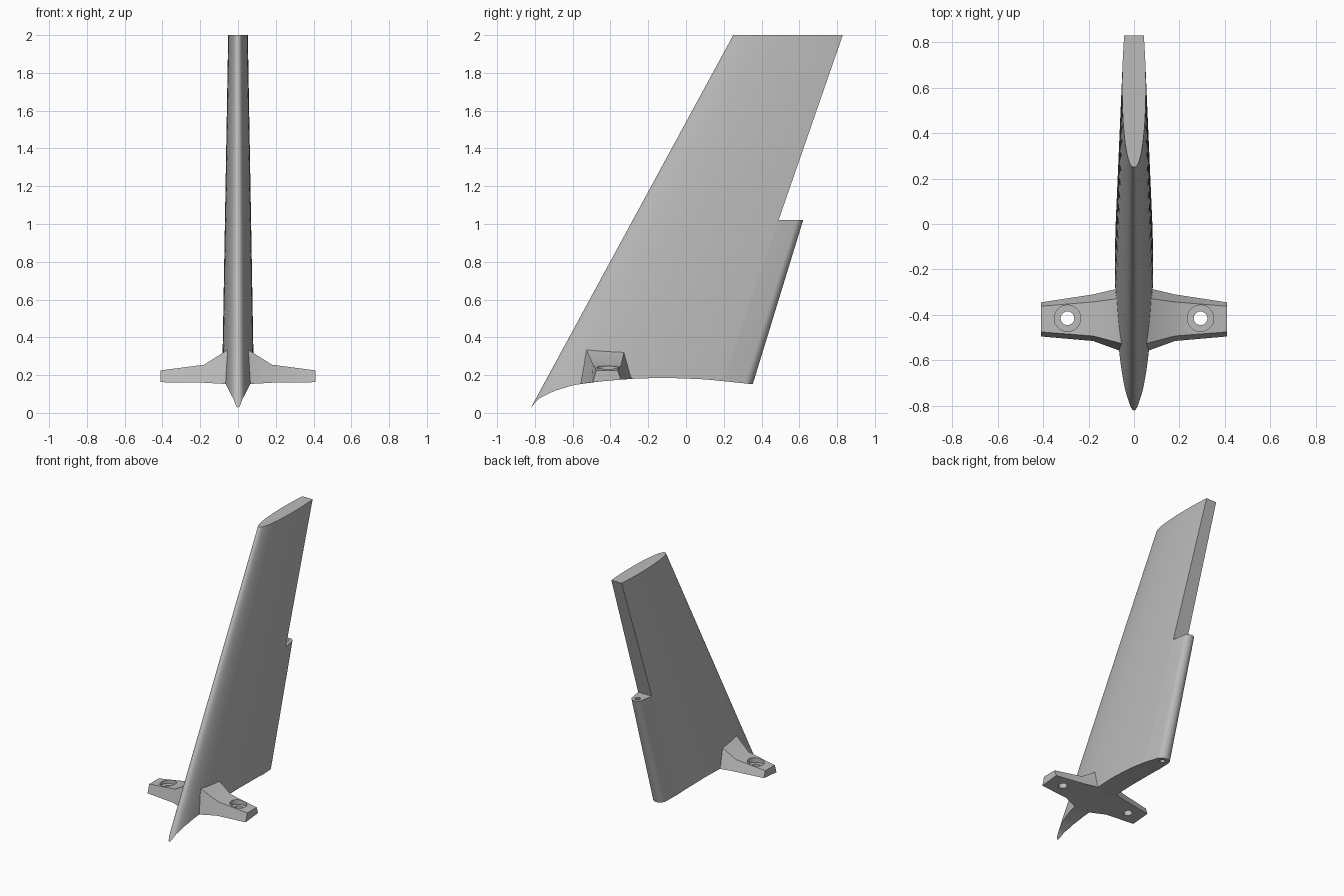
import bpy, bmesh, math
from mathutils import Vector

cube = bpy.data.objects.get("Cube")
if cube:
    bpy.data.objects.remove(cube, do_unlink=True)

grey = bpy.data.materials.new("light grey")
grey.use_nodes = True
grey.diffuse_color = (0.5, 0.5, 0.5, 1)
grey.node_tree.nodes["Principled BSDF"].inputs["Base Color"].default_value = (0.5, 0.5, 0.5, 1)

HINGE_TOP, TIP = 1.02, 2.0
BELLY = [(-0.83, 0.015), (-0.815, 0.035), (-0.78, 0.075), (-0.7, 0.115), (-0.6, 0.146),
         (-0.5, 0.162), (-0.3, 0.18), (-0.12, 0.186), (0.1, 0.178), (0.37, 0.15)]


def belly(y):
    """Height of the curved underside."""
    y = min(max(y, BELLY[0][0]), BELLY[-1][0])
    for (a, za), (b, zb) in zip(BELLY, BELLY[1:]):
        if y <= b:
            return za + (zb - za) * (y - a) / (b - a)


def lead(z):
    return 0.25 + (z - TIP) * 0.543


def back(z):
    return 0.49 + (z - HINGE_TOP) * 0.347


def trail(z):
    return 0.62 + (z - HINGE_TOP) * 0.307


def half_width(u, z):
    """Aerofoil half thickness at chord fraction u."""
    scale = (back(z) - lead(z)) / 0.58
    return scale * (0.052 * math.sqrt(max(0, 1 - (1 - u / 0.6) ** 2)) ** 0.9 if u < 0.6
                    else 0.052 - 0.009 * ((u - 0.6) / 0.4) ** 2)


def finish(name, bm):
    bmesh.ops.remove_doubles(bm, verts=bm.verts, dist=1e-5)
    bmesh.ops.recalc_face_normals(bm, faces=bm.faces)
    mesh = bpy.data.meshes.new(name)
    bm.to_mesh(mesh)
    bm.free()
    ob = bpy.data.objects.new(name, mesh)
    bpy.context.collection.objects.link(ob)
    mesh.materials.append(grey)
    return ob


def smooth(ob):
    bpy.ops.object.select_all(action='DESELECT')
    ob.select_set(True)
    bpy.context.view_layer.objects.active = ob
    bpy.ops.object.shade_smooth_by_angle(angle=math.radians(28))


def drill(ob, start, end, radius):
    """Cut a round hole between two points."""
    axis = Vector(end) - Vector(start)
    bm = bmesh.new()
    bmesh.ops.create_cone(bm, cap_ends=True, segments=32, radius1=radius, radius2=radius,
                          depth=axis.length)
    turn = axis.to_track_quat('Z', 'Y').to_matrix()
    for v in bm.verts:
        v.co = turn @ v.co + (Vector(start) + Vector(end)) / 2
    cutter = finish("hole_cutter", bm)
    mod = ob.modifiers.new("hole", 'BOOLEAN')
    mod.operation, mod.solver, mod.object = 'DIFFERENCE', 'EXACT', cutter
    bpy.context.view_layer.objects.active = ob
    bpy.ops.object.modifier_apply(modifier=mod.name)
    bpy.data.objects.remove(cutter, do_unlink=True)


def loft(name, section, count, top):
    """Symmetric section(i, z) -> (half width, y), from the underside up to top."""
    bm = bmesh.new()
    grid = []
    for i in range(count):
        low = 0.15
        for _ in range(25):
            low = 0.5 * low + 0.5 * belly(section(i, low)[1])
        column = []
        for k in range(9):
            z = low + (top - low) * k / 8
            x, y = section(i, z)
            column.append([bm.verts.new((s * x, y, z)) for s in (1, -1)])
        grid.append(column)
    for a, b in zip(grid, grid[1:]):
        for k in range(8):
            for s in (0, 1):
                bm.faces.new((a[k][s], b[k][s], b[k + 1][s], a[k + 1][s]))
        for k in (0, 8):
            bm.faces.new((a[k][0], b[k][0], b[k][1], a[k][1]))
    for column in (grid[0], grid[-1]):
        for k in range(8):
            bm.faces.new((column[k][0], column[k + 1][0], column[k + 1][1], column[k][1]))
    bmesh.ops.dissolve_degenerate(bm, edges=bm.edges, dist=1e-5)
    return finish(name, bm)


# Main swept blade with a flat rear face
def blade_section(i, z):
    u = (i / 28) ** 2
    return half_width(u, z), lead(z) + u * (back(z) - lead(z))


smooth(loft("fin_blade", blade_section, 29, TIP))


# Rounded hinge edge behind the lower blade
def hinge_centre(z):
    return trail(z) - 0.75 * half_width(1, z)


def hinge_section(i, z):
    w = half_width(1, z)
    if i == 0:
        return w, back(z)
    a = math.radians(10 + 80 * (i - 1) / 10)
    return 0.75 * w * math.cos(a), hinge_centre(z) + 0.75 * w * math.sin(a)


hinge = loft("hinge_edge", hinge_section, 12, HINGE_TOP)
drill(hinge, (0, hinge_centre(0.05), 0.05), (0, hinge_centre(1.1), 1.1), 0.019)
smooth(hinge)

# Mounting brackets: x, lower front, lower rear, upper front, upper rear, top height
RIBS = [(0.04, -0.566, -0.277, -0.53, -0.324, 0.343), (0.18, -0.515, -0.31, -0.493, -0.343, 0.255),
        (0.41, -0.495, -0.345, -0.475, -0.362, 0.225)]
for side, label in ((1, "left"), (-1, "right")):
    bm = bmesh.new()
    rings = []
    for x, fl, rl, fu, ru, top in RIBS:
        floor = [fl + (rl - fl) * k / 4 for k in range(5)]
        pts = [(y, belly(y)) for y in floor] + [(ru, top), (fu, top)]
        rings.append([bm.verts.new((side * x, y, z)) for y, z in pts])
    for a, b in zip(rings, rings[1:]):
        for k in range(7):
            j = (k + 1) % 7
            bm.faces.new((a[k], a[j], b[j], b[k]))
    bm.faces.new(rings[0])
    bm.faces.new(rings[-1])
    bracket = finish(label + "_bracket", bm)
    # Recessed bolt hole
    x, y = side * 0.293, -0.415
    drill(bracket, (x, y, 0.21), (x, y, 0.4), 0.058)
    drill(bracket, (x, y, 0.05), (x, y, 0.4), 0.03)
    smooth(bracket)
